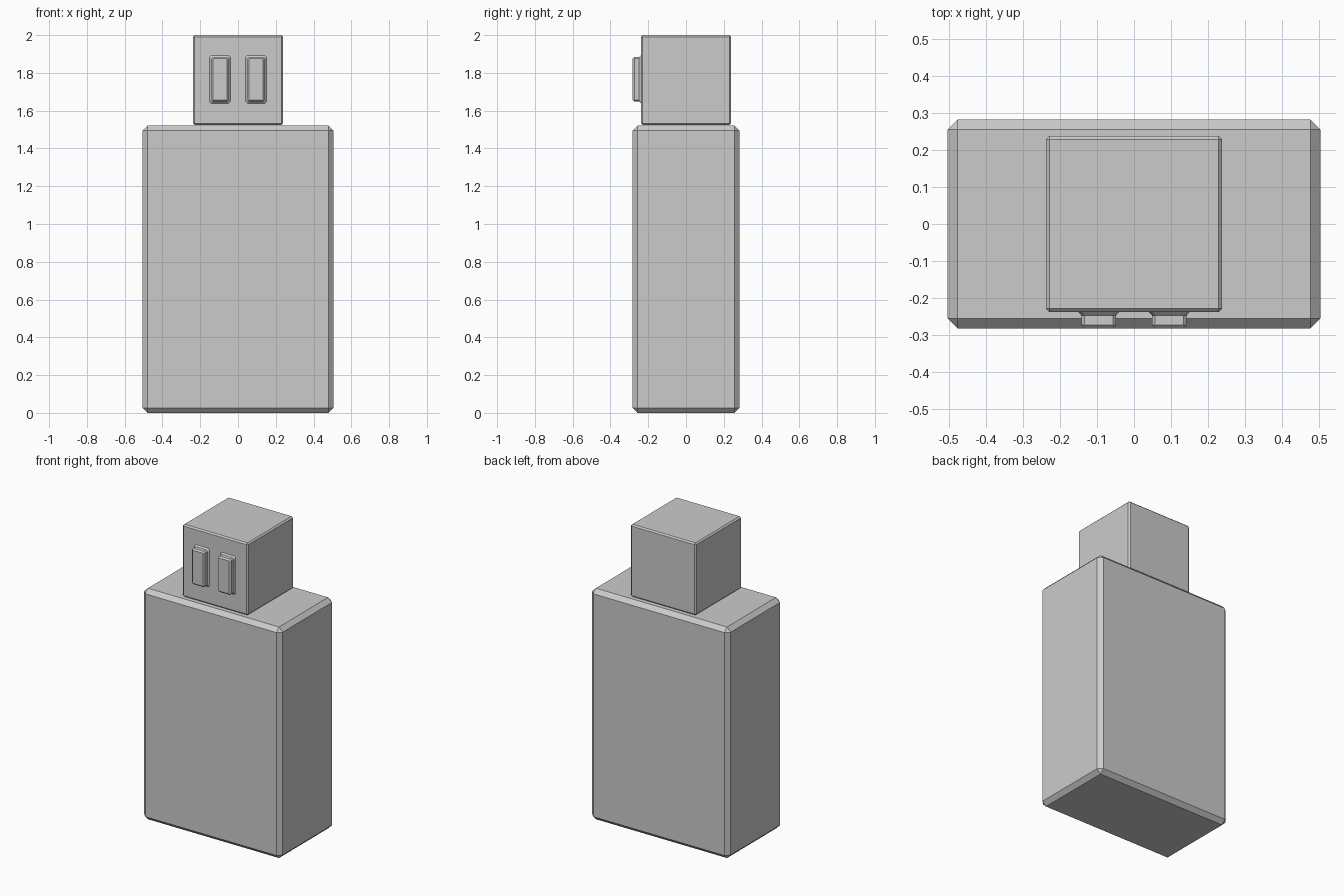
import bpy
import bmesh

if "Cube" in bpy.data.objects:
    bpy.data.objects.remove(bpy.data.objects["Cube"])


def bevelled_box(name, size, z_min, bevel):
    """Box centred on x and y with one-segment chamfers on every edge."""
    bm = bmesh.new()
    bmesh.ops.create_cube(bm, size=1)
    for v in bm.verts:
        v.co.x *= size[0]
        v.co.y *= size[1]
        v.co.z = (v.co.z + 0.5) * size[2] + z_min
    bmesh.ops.bevel(bm, geom=bm.edges[:], offset=bevel, segments=1,
                    profile=0.5, affect='EDGES')
    return finish(name, bm)


def finish(name, bm):
    bmesh.ops.recalc_face_normals(bm, faces=bm.faces[:])
    mesh = bpy.data.meshes.new(name)
    bm.to_mesh(mesh)
    bm.free()
    obj = bpy.data.objects.new(name, mesh)
    bpy.context.collection.objects.link(obj)
    return obj


def eye(name, cx, cz):
    """Raised block with a flared foot, lofted from clipped-corner rings."""
    # y position, half width, half height, corner cut
    rings = [(-0.2375, 0.056, 0.128, 0.009), (-0.2475, 0.047, 0.118, 0.009),
             (-0.2735, 0.047, 0.118, 0.009), (-0.2825, 0.038, 0.109, 0.0005)]
    bm = bmesh.new()
    loops = []
    for y, w, h, c in rings:
        outline = [(w, h - c), (w - c, h), (c - w, h), (-w, h - c),
                   (-w, c - h), (c - w, -h), (w - c, -h), (w, c - h)]
        loops.append([bm.verts.new((cx + x, y, cz + z)) for x, z in outline])
    for a, b in zip(loops, loops[1:]):
        for i in range(8):
            j = (i + 1) % 8
            bm.faces.new((a[i], a[j], b[j], b[i]))
    bm.faces.new(loops[0])
    bm.faces.new(loops[-1])
    return finish(name, bm)


# Body block and head cube
bevelled_box("body", (1.01, 0.565, 1.522), 0, 0.027)
bevelled_box("head", (0.477, 0.477, 0.476), 1.524, 0.009)

# Pair of raised eyes on the front of the head
for side, label in ((-1, "left"), (1, "right")):
    eye(label + "_eye", side * 0.0955, 1.766)
